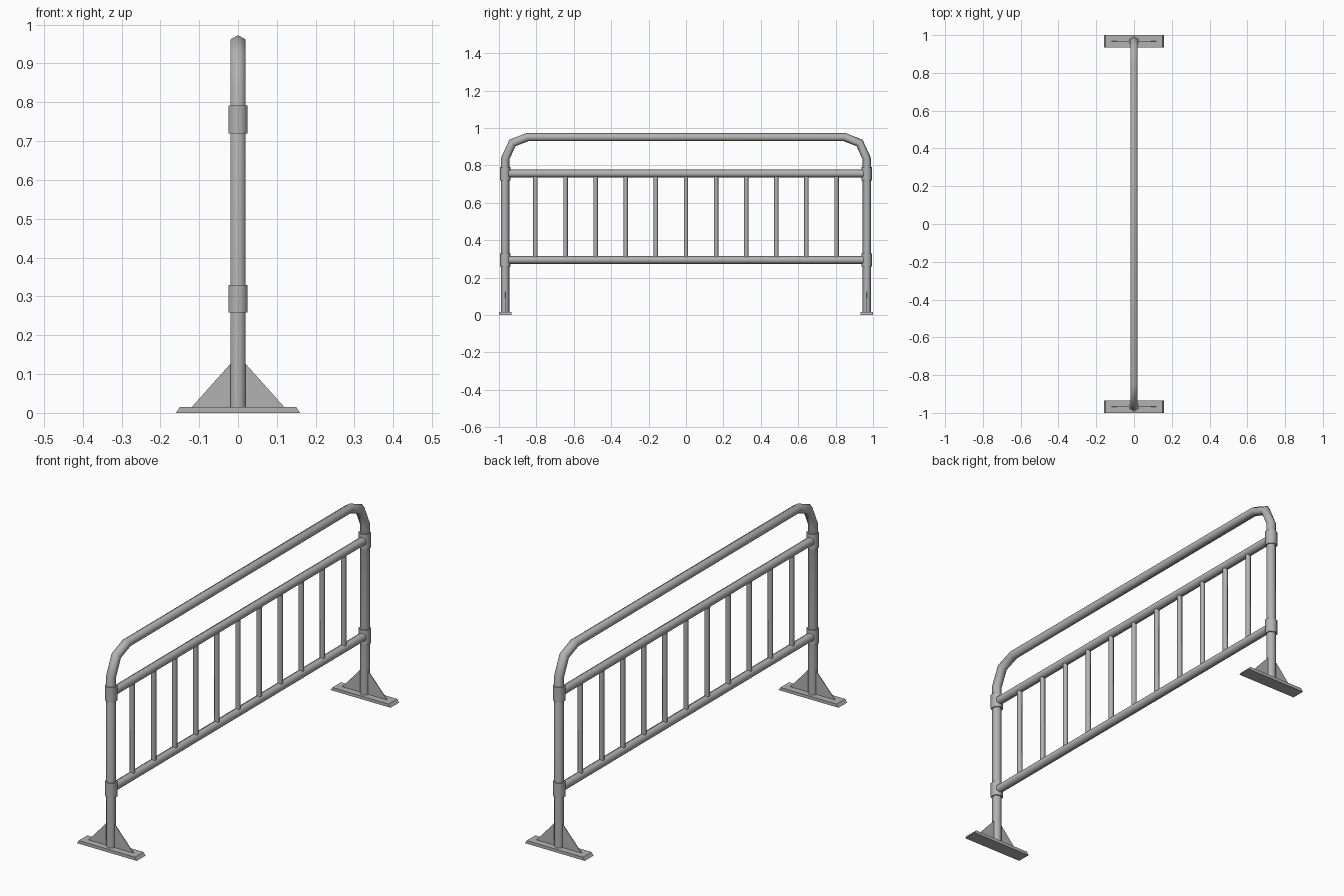
import bpy
import bmesh
from mathutils import Vector

cube = bpy.data.objects.get("Cube")
if cube:
    bpy.data.objects.remove(cube, do_unlink=True)

steel = bpy.data.materials.new("galvanised grey")
steel.use_nodes = True
GREY = (0.45, 0.45, 0.45, 1)
steel.diffuse_color = GREY
steel.node_tree.nodes["Principled BSDF"].inputs["Base Color"].default_value = GREY

POST_Y = 0.967
LOW_Z, HIGH_Z = 0.294, 0.756


def finish(name, bm):
    bmesh.ops.recalc_face_normals(bm, faces=bm.faces)
    mesh = bpy.data.meshes.new(name)
    bm.to_mesh(mesh)
    bm.free()
    mesh.materials.append(steel)
    obj = bpy.data.objects.new(name, mesh)
    bpy.context.collection.objects.link(obj)
    return obj


def tube(name, path, radius, sides=6):
    """Sweep a smooth-shaded polygon along (y, z) points with mitred bends."""
    from math import cos, sin, tau
    bm = bmesh.new()
    pts = [Vector((0, y, z)) for y, z in path]
    rings = []
    for i, p in enumerate(pts):
        before = (p - pts[i - 1]).normalized() if i else None
        after = (pts[i + 1] - p).normalized() if i < len(pts) - 1 else None
        before, after = before or after, after or before
        along = (before + after).normalized()
        normal = Vector((1, 0, 0)).cross(along) / along.dot(after)
        rings.append([bm.verts.new(p + radius * (normal * cos(tau * k / sides)
                                   + Vector((sin(tau * k / sides), 0, 0))))
                      for k in range(sides)])
    for a, b in zip(rings, rings[1:]):
        for k in range(sides):
            n = (k + 1) % sides
            bm.faces.new((a[k], a[n], b[n], b[k])).smooth = True
    bm.faces.new(rings[0])
    bm.faces.new(rings[-1])
    return finish(name, bm)


def plate(name, outline, y, depth):
    """Extrude an (x, z) outline along y, centred on y."""
    bm = bmesh.new()
    face = bm.faces.new([bm.verts.new((x, y - depth / 2, z)) for x, z in outline])
    grown = bmesh.ops.extrude_face_region(bm, geom=[face])["geom"]
    bmesh.ops.translate(bm, vec=(0, depth, 0),
                        verts=[v for v in grown if isinstance(v, bmesh.types.BMVert)])
    return finish(name, bm)


# Bent outer frame: both posts and the top rail in one tube
half = [(POST_Y, 0.01), (POST_Y, 0.835), (0.928, 0.92), (0.848, 0.951)]
tube("outer_frame", [(-y, z) for y, z in half] + half[::-1], 0.022)

# Horizontal rails
for name, z in (("lower_rail", LOW_Z), ("upper_rail", HIGH_Z)):
    tube(name, [(-POST_Y + 0.018, z), (POST_Y - 0.018, z)], 0.021)

# Upright bars
for i in range(11):
    y = (i - 5) * 0.161
    tube(f"upright_bar_{i + 1}", [(y, LOW_Z), (y, HIGH_Z)], 0.012)

# Sleeves, feet and gussets at each end
for end, s in (("front", -1), ("back", 1)):
    y = s * POST_Y
    for level, z in (("lower", LOW_Z), ("upper", HIGH_Z)):
        tube(f"{end}_{level}_sleeve", [(y, z - 0.036), (y, z + 0.036)], 0.028)
    plate(f"{end}_foot", [(-0.16, 0), (0.16, 0), (0.15, 0.015), (-0.15, 0.015)], y, 0.066)
    for side, m in (("left", 1), ("right", -1)):
        plate(f"{end}_{side}_gusset",
              [(0, 0.012), (m * 0.122, 0.012), (m * 0.019, 0.127), (0, 0.127)], y, 0.004)
